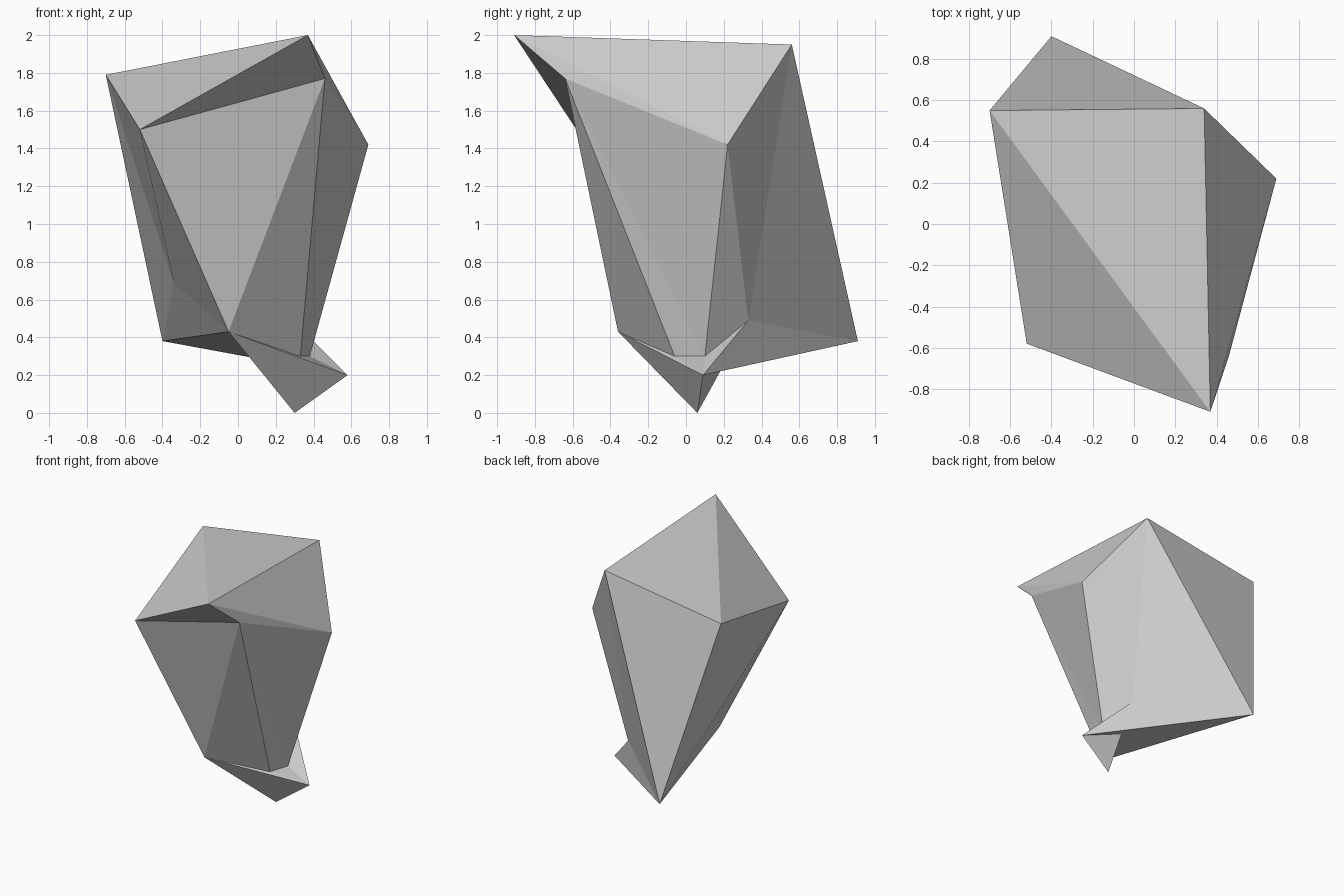
import bpy
import bmesh

cube = bpy.data.objects.get("Cube")
if cube:
    bpy.data.objects.remove(cube, do_unlink=True)

# Single stone colour
stone = bpy.data.materials.new("grey_stone")
stone.use_nodes = True
colour = (0.6, 0.6, 0.6, 1)
stone.diffuse_color = colour
stone.node_tree.nodes["Principled BSDF"].inputs["Base Color"].default_value = colour

# Crown corners
peak = (.37, -.91, 2)
back_right = (-.70, .55, 1.79)
back_left = (.34, .56, 1.95)
shoulder_left = (.69, .22, 1.42)
shoulder_right = (-.52, -.58, 1.50)
brow = (.46, -.64, 1.77)

# Lower corners
heel = (-.40, .91, .38)
chin = (-.05, -.36, .43)
notch_front = (.33, -.06, .30)
notch_back = (.38, .10, .30)
spur = (.58, .09, .20)
hip_right = (-.34, .24, .69)
hip_left = (.29, .33, .49)
tip = (.30, .06, 0)


def build_facets(name, fans):
    """Make a flat-shaded object from fans of triangles.

    Each fan is a hub corner and the rim around it; a closed rim
    repeats its first corner at the end.
    """
    bm = bmesh.new()
    made = {}

    def vert(corner):
        if corner not in made:
            made[corner] = bm.verts.new(corner)
        return made[corner]

    for hub, rim in fans:
        for a, b in zip(rim, rim[1:]):
            bm.faces.new((vert(hub), vert(a), vert(b)))
    bmesh.ops.recalc_face_normals(bm, faces=bm.faces)
    mesh = bpy.data.meshes.new(name)
    bm.to_mesh(mesh)
    bm.free()
    mesh.materials.append(stone)
    obj = bpy.data.objects.new(name, mesh)
    bpy.context.collection.objects.link(obj)


# Main boulder: crown, front and underside, left flank, notch, back right flank
build_facets("boulder", [
    (peak, [shoulder_right, back_right, back_left, shoulder_left, brow,
            shoulder_right]),
    (chin, [shoulder_right, brow, notch_front, spur, heel, hip_right,
            shoulder_right]),
    (hip_left, [shoulder_left, notch_back, spur, heel, back_left,
                shoulder_left]),
    (notch_back, [shoulder_left, brow, notch_front, spur]),
    (back_right, [back_left, heel, hip_right, shoulder_right]),
])

# Pointed wedge hanging below the boulder, open where it meets it
build_facets("lower_wedge", [
    (tip, [chin, spur, hip_left, chin]),
])
